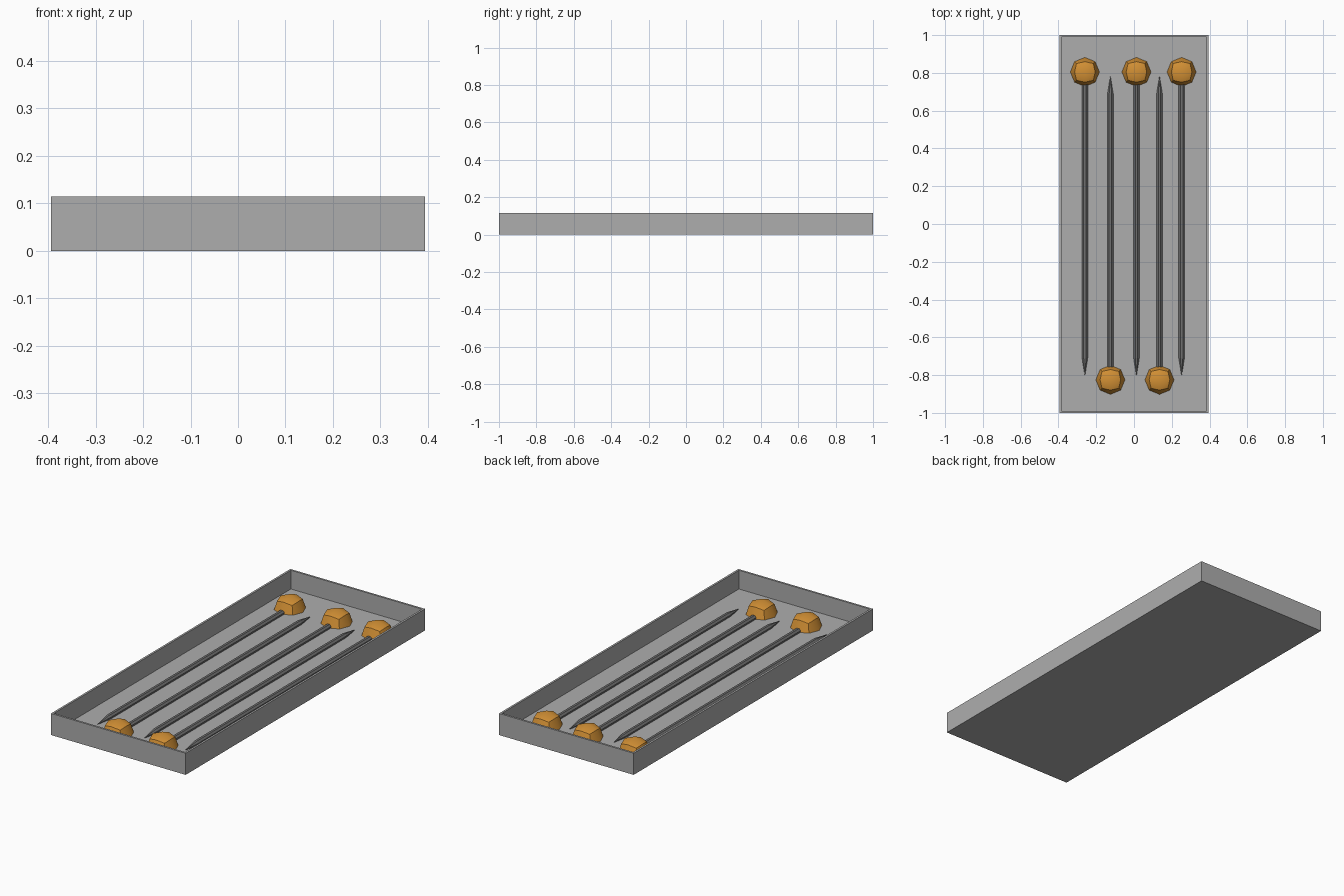
import bpy, bmesh, math
from mathutils import Vector, Matrix

default = bpy.data.objects.get("Cube")
if default:
    bpy.data.objects.remove(default, do_unlink=True)


def material(name, rgb):
    m = bpy.data.materials.new(name)
    m.use_nodes = True
    m.diffuse_color = (*rgb, 1)
    m.node_tree.nodes["Principled BSDF"].inputs["Base Color"].default_value = (*rgb, 1)
    return m


GREY = material("tray grey", (0.42, 0.42, 0.42))
DARK = material("dark steel", (0.16, 0.16, 0.16))
AMBER = material("amber", (0.65, 0.28, 0.035))


def finish(bm, name, mat, smooth=None):
    bmesh.ops.recalc_face_normals(bm, faces=bm.faces)
    mesh = bpy.data.meshes.new(name)
    bm.to_mesh(mesh)
    bm.free()
    mesh.materials.append(mat)
    ob = bpy.data.objects.new(name, mesh)
    bpy.context.collection.objects.link(ob)
    if smooth:
        bpy.ops.object.select_all(action="DESELECT")
        ob.select_set(True)
        bpy.context.view_layer.objects.active = ob
        bpy.ops.object.shade_smooth_by_angle(angle=math.radians(smooth))
    return ob


# Open tray: a box whose top is inset and pushed down to the floor
WIDTH, LENGTH, HEIGHT, WALL = 0.788, 2.0, 0.114, 0.015
bm = bmesh.new()
bmesh.ops.create_cube(bm, size=1)
for v in bm.verts:
    v.co = Vector((v.co.x * WIDTH, v.co.y * LENGTH, (v.co.z + 0.5) * HEIGHT))
top = max(bm.faces, key=lambda f: f.calc_center_median().z)
bmesh.ops.inset_region(bm, faces=[top], thickness=WALL)
floor = bmesh.ops.extrude_discrete_faces(bm, faces=[top])["faces"][0]
for v in floor.verts:
    v.co.z = WALL
finish(bm, "tray", GREY)


# Faceted half-ball head resting on the floor
def head(name, x, y, radius=0.077):
    bm = bmesh.new()
    bmesh.ops.create_cube(bm, size=2)
    bmesh.ops.subdivide_edges(bm, edges=bm.edges[:], cuts=1, use_grid_fill=True)
    for v in bm.verts:
        v.co = v.co.normalized() * radius
    bmesh.ops.bisect_plane(bm, geom=bm.verts[:] + bm.edges[:] + bm.faces[:],
                           plane_co=(0, 0, 0), plane_no=(0, 0, 1), clear_inner=True)
    bmesh.ops.translate(bm, verts=bm.verts, vec=(x, y, WALL))
    finish(bm, name, AMBER, smooth=42)


# Eight-sided shaft with a tapered point, running along y
def shaft(name, x, y, direction, length=1.605, taper=0.09, radius=0.0165):
    bm = bmesh.new()
    turn = Matrix.Rotation(-direction * math.pi / 2, 4, "X")
    rings = []
    for d, r in ((0, radius), (length - taper, radius), (length, 0.001)):
        ring = bmesh.ops.create_circle(bm, segments=8, radius=r)["verts"]
        spin = Matrix.Rotation(math.pi / 8, 4, "Z")
        bmesh.ops.transform(bm, verts=ring, matrix=Matrix.Translation((x, y, WALL + 0.002))
                            @ turn @ Matrix.Translation((0, 0, d)) @ spin)
        rings.append(ring)
    for a, b in zip(rings, rings[1:]):
        for i in range(8):
            j = (i + 1) % 8
            bm.faces.new((a[i], a[j], b[j], b[i]))
    bm.faces.new(rings[0])
    bm.faces.new(rings[-1])
    finish(bm, name, DARK)


# Five pins laid in alternating directions
for i, x in enumerate((-0.26, -0.125, 0.013, 0.135, 0.252)):
    back = i % 2 == 0
    y, direction = (0.805, -1) if back else (-0.825, 1)
    head(f"pin_head_{i + 1}", x, y)
    shaft(f"pin_shaft_{i + 1}", x, y, direction)
